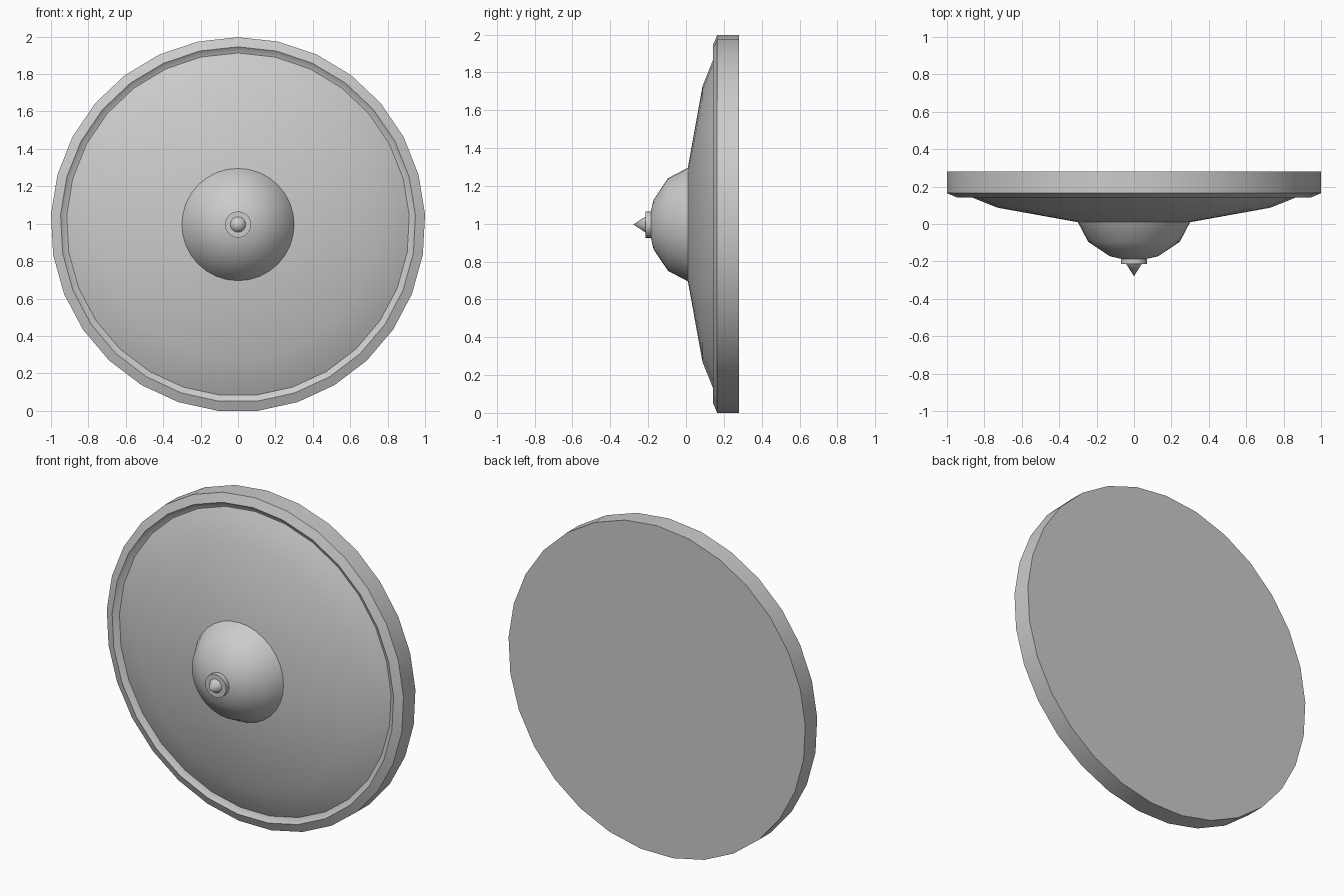
import bpy, bmesh, math

cube = bpy.data.objects.get("Cube")
if cube:
    bpy.data.objects.remove(cube, do_unlink=True)

grey = bpy.data.materials.new("plain_grey")
grey.use_nodes = True
colour = (0.6, 0.6, 0.6, 1)
grey.diffuse_color = colour
grey.node_tree.nodes["Principled BSDF"].inputs["Base Color"].default_value = colour

RADIUS = 1.0015
SIDES = 29
CENTRE_Z = RADIUS * math.cos(math.pi / SIDES)


def turned(name, profile, sides):
    """Turn a (radius, y) profile round the y axis; radius 0 makes a pole, open ends are capped."""
    bm = bmesh.new()
    rings = []
    for r, y in profile:
        count = sides if r > 0 else 1
        rings.append([bm.verts.new((r * math.sin(a), y, CENTRE_Z + r * math.cos(a)))
                      for a in (2 * math.pi * i / sides for i in range(count))])
    for a, b in zip(rings, rings[1:]):
        for i in range(sides):
            j = (i + 1) % sides
            if len(b) == 1:
                bm.faces.new((a[i], a[j], b[0]))
            else:
                bm.faces.new((a[i], a[j], b[j], b[i]))
    for end in (rings[0], rings[-1]):
        if len(end) > 1:
            bm.faces.new(end)
    bmesh.ops.recalc_face_normals(bm, faces=bm.faces)
    mesh = bpy.data.meshes.new(name)
    bm.to_mesh(mesh)
    bm.free()
    mesh.materials.append(grey)
    obj = bpy.data.objects.new(name, mesh)
    bpy.context.collection.objects.link(obj)
    bpy.ops.object.select_all(action="DESELECT")
    obj.select_set(True)
    bpy.context.view_layer.objects.active = obj
    bpy.ops.object.shade_smooth_by_angle(angle=math.radians(40))
    return obj


# Rim with flat back and bevelled lip
turned("rim", [(RADIUS, 0.28), (RADIUS, 0.165), (0.95, 0.143), (0.917, 0.168)], SIDES)
# Shallow dished face
turned("dish", [(0.917, 0.166), (0.87, 0.143), (0.73, 0.087), (0.28, 0.006)], SIDES)
# Central boss
turned("boss", [(0.303, 0.015), (0.245, -0.095), (0.13, -0.172), (0, -0.202)], 32)
# Collar and spike at the tip
turned("collar", [(0.07, -0.185), (0.07, -0.215)], 24)
turned("spike", [(0.043, -0.212), (0, -0.279)], 20)
